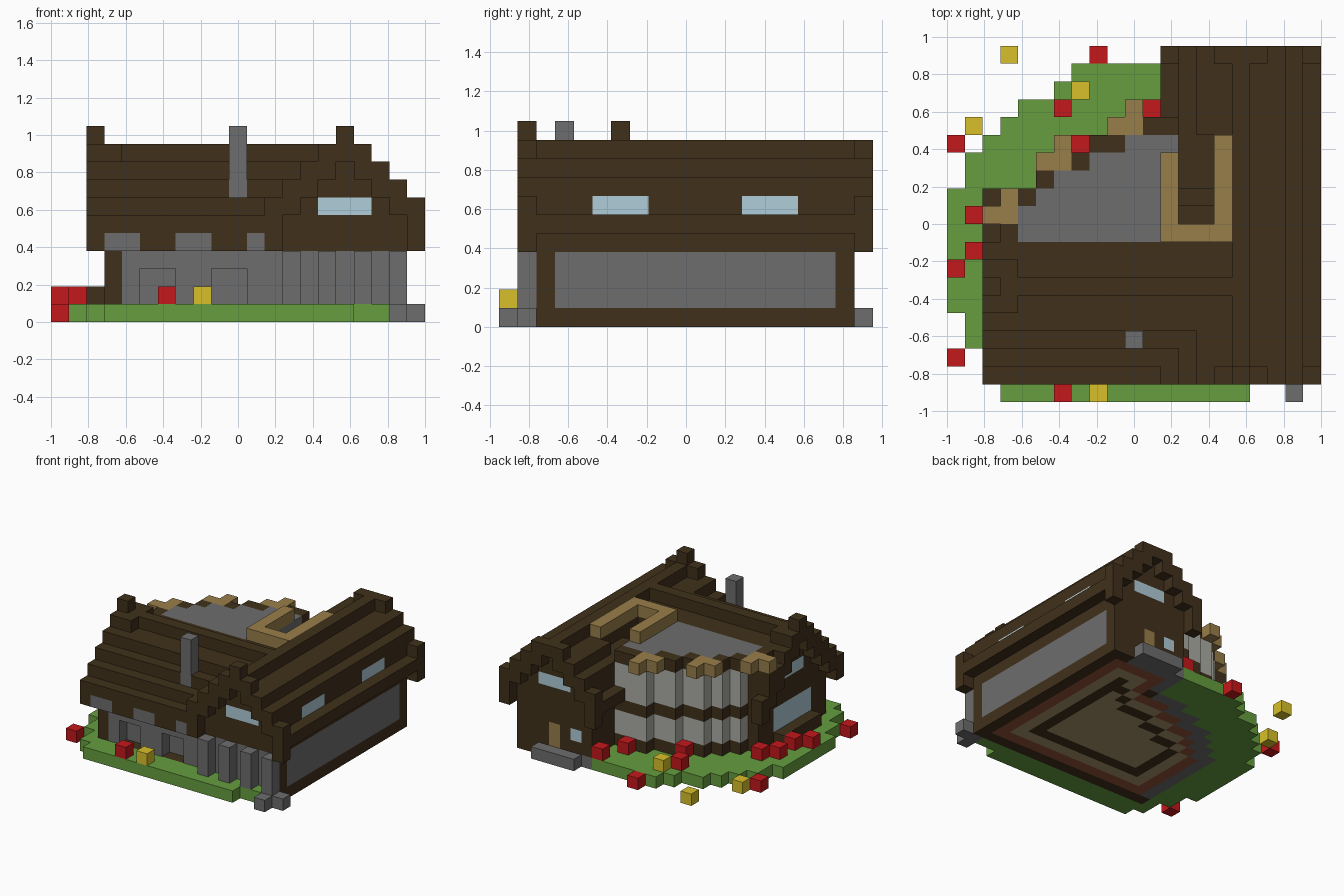
import bpy, bmesh

cube = bpy.data.objects.get("Cube")
if cube:
    bpy.data.objects.remove(cube)

U = 2 / 21                      # edge of one block
COLORS = {
    "dark_timber": (64, 48, 27), "stone": (109, 109, 109), "grass": (102, 157, 62),
    "red_petal": (196, 24, 27), "yellow_petal": (216, 192, 42), "glass": (176, 205, 216),
    "light_timber": (153, 126, 74), "red_plank": (150, 82, 56), "pale_plank": (168, 150, 108),
    "pale_stone": (172, 172, 165),
}
NAMES = list(COLORS)
cells = {}                      # block position -> (part, colour)


def rng(v):
    return range(v, v + 1) if isinstance(v, int) else range(v[0], v[1] + 1)


def box(part, color, xs, ys, zs):
    """Fill an inclusive range of blocks."""
    for i in rng(xs):
        for j in rng(ys):
            for k in rng(zs):
                cells[i, j, k] = (part, color)


def clear(xs, ys, zs):
    for i in rng(xs):
        for j in rng(ys):
            for k in rng(zs):
                cells.pop((i, j, k), None)


# Lawn: first block of each row, from front to back
lawn = [3, 2, 2, 1, 1] + [0] * 7 + [1, 1, 2, 3, 4, 6, 7]
for j, start in enumerate(lawn):
    box("lawn", "grass", (start, 16 if j == 0 else 18 if j == 1 else 12), j, 0)

# Round terrace wing, with a stone deck and banded bay wall
bay = {9: 3, 10: 3, 11: 4, 12: 5, 13: 6, 14: 8, 15: 10}
terrace = {(i, j) for j, s in bay.items() for i in range(s, 13)}
for i, j in terrace:
    edge = j > 9 and not {(i - 1, j), (i, j + 1)} <= terrace
    for k in range(9):
        color = "dark_timber" if k in (1, 4, 8) else "pale_stone" if k else "stone"
        box("bay_wall" if edge else "terrace_deck", color if edge else "stone", i, j, k)

# Left wing with its roof slopes
slope = [10, 9, 9, 8, 7, 6]
for j in range(2, 9):
    box("left_wing", "dark_timber", (3, 15), j, (0, slope[abs(j - 6)] - 1))
box("left_wing", "dark_timber", 3, (9, 10), (0, 8))
box("left_wing", "dark_timber", 3, (5, 7), 9)
box("front_eave", "dark_timber", (3, 12), 1, 5)
box("front_eave", "stone", (3, 11), 1, 4)
for i in (5, 9):
    box("front_eave", "dark_timber", (i, i + 1), 1, 4)

# Right wing with its roof slopes
ridge = [10, 9, 9, 8, 6]
for i in range(12, 21):
    d = abs(i - 16)
    top = ridge[d] - 1
    for j in range(2, 19):
        for k in range(5 if d == 4 else 0, top + 1):
            if (i, j, k) not in cells:
                box("right_wing", "dark_timber", i, j, k)

# Front walls, niches and columns
box("front_wall", "stone", (4, 18), 2, (1, 3))
for i in (5, 9):
    clear((i, i + 1), 2, (1, 2))
    box("front_wall", "stone", (i, i + 1), 3, (1, 2))
for i in range(13, 20, 2):
    box("front_column", "stone", i, 1, (1, 3))
box("corner_stone", "stone", 19, (0, 1), 0)
box("corner_stone", "stone", 20, 1, 0)
box("side_panel", "stone", 19, (3, 17), (1, 3))

# Stepped gable boards
for j in (1, 19):
    for i in range(12, 21):
        top = 10 - abs(i - 16)
        low = 4 if i in (12, 20) else top - 1
        box("gable_board", "dark_timber", i, j, (low, min(top, 9) if j == 19 else top))
for j in range(1, 12):
    top = 10 - abs(j - 6)
    box("left_gable_board", "dark_timber", 2, j, (top - 1, top))

# Windows, door and doorstep
for j in (5, 13):
    box("roof_window", "glass", 19, (j, j + 2), 6)
for j in (2, 18):
    box("gable_window", "glass", (15, 17), j, 6)
box("left_window", "glass", 3, (4, 8), (2, 3))
box("left_gable_window", "glass", 3, (5, 7), 6)
box("back_window", "glass", 14, 18, 2)
box("back_door", "light_timber", 16, 18, (1, 2))
box("doorstep", "stone", (14, 17), 19, 0)
box("window_ledge", "dark_timber", 2, (4, 8), 1)

# Chimney
box("chimney", "stone", 10, 3, (7, 10))

# Parapet blocks on the terrace edge
box("left_gable_board", "dark_timber", 2, 10, 7)
for i, j in ((2, 10), (3, 10), (3, 11), (5, 13), (6, 13), (6, 14), (9, 15), (10, 15), (10, 16)):
    box("parapet", "light_timber", i, j, 8)

# Stairwell and its railing
clear((13, 14), (10, 14), (8, 9))
clear((13, 14), 11, 7)
clear((13, 14), 10, (6, 7))
box("stair_rail", "light_timber", 12, (9, 13), 9)
box("stair_rail", "light_timber", (12, 15), 9, 9)
box("stair_rail", "light_timber", 15, (9, 14), 9)
box("right_wing", "dark_timber", (13, 14), 9, 8)

# Concentric floor bands on the underside, with stone footings
layer = terrace | {(i, j) for i in range(3, 13) for j in range(2, 9)} \
    | {(i, j) for i in range(13, 20) for j in range(2, 19)}
for color in (None, "red_plank", "pale_plank", "dark_timber", "pale_plank"):
    if color:
        for i, j in layer:
            box("floor", color, i, j, 0)
    reach = [(-1, 0), (1, 0), (0, -1), (0, 1)]
    if not color:
        reach += [(-1, -1), (-1, 1), (1, -1), (1, 1)]
    layer = {(i, j) for i, j in layer if all((i + a, j + b) in layer for a, b in reach)}
box("footing", "stone", 3, (3, 10), 0)
box("footing", "stone", 13, (16, 18), 0)
box("footing", "stone", (14, 17), 18, 0)

# Flowers: on the lawn one block up, around it on the ground
for color, spots in (
        ("red_petal", ((0, 7), (1, 8), (1, 10), (2, 11), (6, 16), (7, 14), (11, 16), (12, 18), (6, 0))),
        ("yellow_petal", ((7, 17), (8, 0)))):
    for i, j in spots:
        box(color.replace("petal", "flower"), color, i, j, 1)
for i, j in ((0, 2), (0, 14), (8, 19)):
    box("red_flower", "red_petal", i, j, 0)
for i, j in ((1, 15), (3, 19)):
    box("yellow_flower", "yellow_petal", i, j, 0)

# Materials
mats = []
for name, rgb in COLORS.items():
    lin = [((c / 255 + 0.055) / 1.055) ** 2.4 for c in rgb] + [1]
    mat = bpy.data.materials.new(name)
    mat.use_nodes = True
    mat.diffuse_color = lin
    bsdf = next(n for n in mat.node_tree.nodes if n.type == 'BSDF_PRINCIPLED')
    bsdf.inputs["Base Color"].default_value = lin
    bsdf.inputs["Roughness"].default_value = 0.9
    mats.append(mat)

# Build each part from the outer faces of its blocks
for part in sorted({p for p, c in cells.values()}):
    bm = bmesh.new()
    for pos, (owner, color) in cells.items():
        if owner != part:
            continue
        for axis in range(3):
            for side in (0, 1):
                near = list(pos)
                near[axis] += 2 * side - 1
                if tuple(near) in cells:
                    continue
                a, b = (axis + 1) % 3, (axis + 2) % 3
                loop = [(0, 0), (1, 0), (1, 1), (0, 1)]
                verts = []
                for p, q in loop if side else reversed(loop):
                    v = list(pos)
                    v[axis] += side
                    v[a] += p
                    v[b] += q
                    verts.append(bm.verts.new((v[0] * U - 1, (v[1] - 10) * U, v[2] * U)))
                bm.faces.new(verts).material_index = NAMES.index(color)
    bmesh.ops.remove_doubles(bm, verts=bm.verts, dist=U / 100)
    mesh = bpy.data.meshes.new(part)
    bm.to_mesh(mesh)
    bm.free()
    for mat in mats:
        mesh.materials.append(mat)
    bpy.context.collection.objects.link(bpy.data.objects.new(part, mesh))
